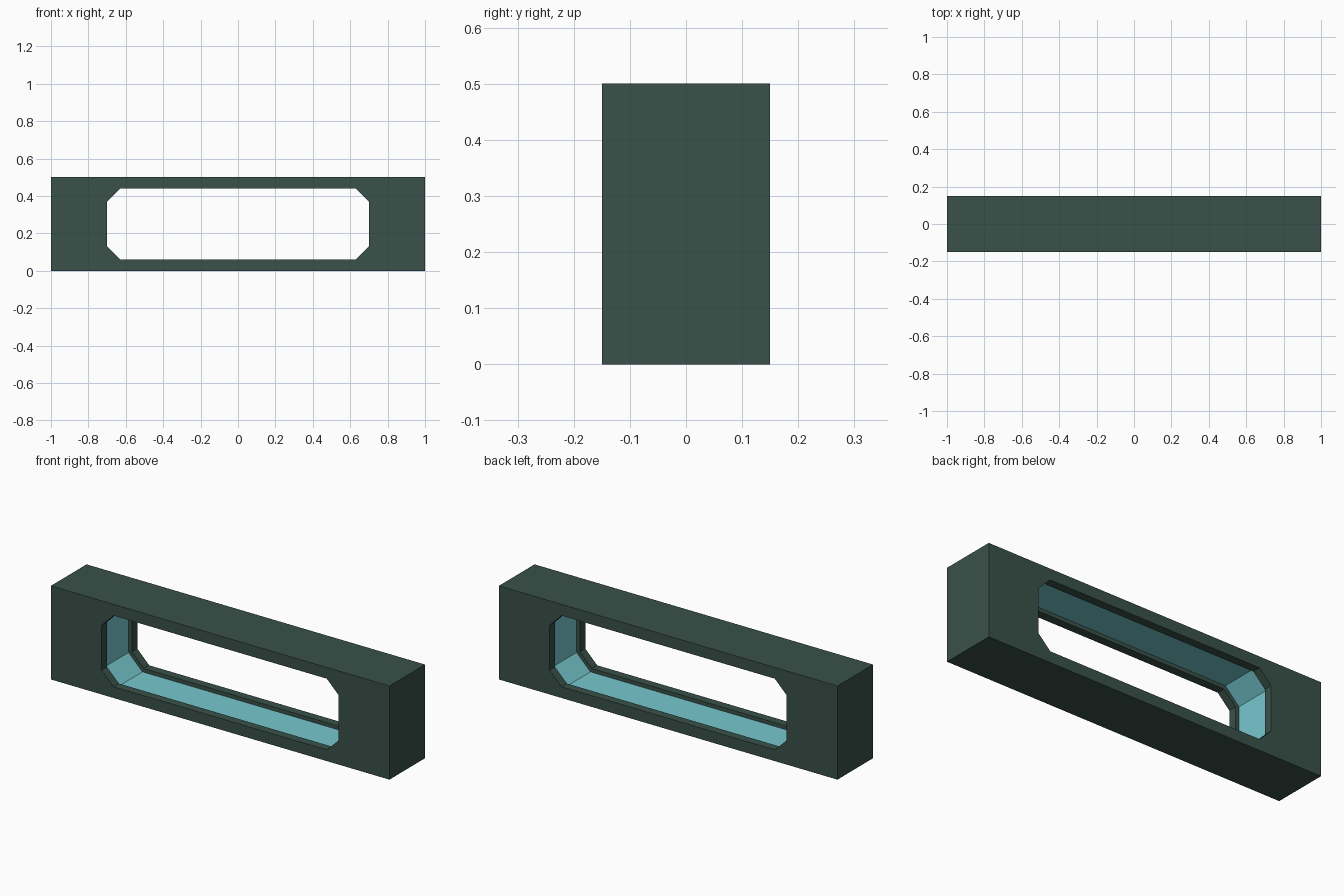
import bpy
import bmesh

cube = bpy.data.objects.get("Cube")
if cube:
    bpy.data.objects.remove(cube, do_unlink=True)


def make_material(name, colour):
    mat = bpy.data.materials.new(name)
    mat.use_nodes = True
    mat.diffuse_color = colour
    mat.node_tree.nodes["Principled BSDF"].inputs["Base Color"].default_value = colour
    return mat


dark_green = make_material("dark green", (0.041, 0.082, 0.066, 1))
light_cyan = make_material("light cyan", (0.18, 0.58, 0.62, 1))

HALF_DEPTH, BAND, RECESS, MID_Z = 0.15, 0.105, 0.02, 0.25


def ring(bm, half_w, half_h, cut, y):
    """Rectangle with clipped corners, eight points around the y axis."""
    points = []
    for sx, sz in ((1, 1), (-1, 1), (-1, -1), (1, -1)):
        pair = [(sx * half_w, sz * (half_h - cut)), (sx * (half_w - cut), sz * half_h)]
        points += pair if sx * sz > 0 else pair[::-1]
    return [bm.verts.new((x, y, MID_Z + z)) for x, z in points]


# Cross-section of the frame: outer block, opening lips and recessed band
outer = (1.0, MID_Z, 0.0)
opening = (0.70, 0.19, 0.07)
recess = (0.70 + RECESS, 0.19 + RECESS, 0.07 + 0.586 * RECESS)
section = [
    (outer, -HALF_DEPTH), (opening, -HALF_DEPTH), (opening, -BAND),
    (recess, -BAND), (recess, BAND),
    (opening, BAND), (opening, HALF_DEPTH), (outer, HALF_DEPTH),
]

bm = bmesh.new()
rings = [ring(bm, *shape, y) for shape, y in section]
for i, first in enumerate(rings):
    second = rings[(i + 1) % len(rings)]
    band_step = section[i][0] is recess and section[(i + 1) % len(rings)][0] is recess
    for k in range(len(first)):
        n = (k + 1) % len(first)
        face = bm.faces.new((first[k], first[n], second[n], second[k]))
        face.material_index = 1 if band_step else 0

# Collapse the unclipped outer corners to sharp ones
bmesh.ops.remove_doubles(bm, verts=bm.verts[:], dist=0.0001)
bmesh.ops.recalc_face_normals(bm, faces=bm.faces[:])

mesh = bpy.data.meshes.new("window_frame")
bm.to_mesh(mesh)
bm.free()
mesh.materials.append(dark_green)
mesh.materials.append(light_cyan)
bpy.context.collection.objects.link(bpy.data.objects.new("window_frame", mesh))
